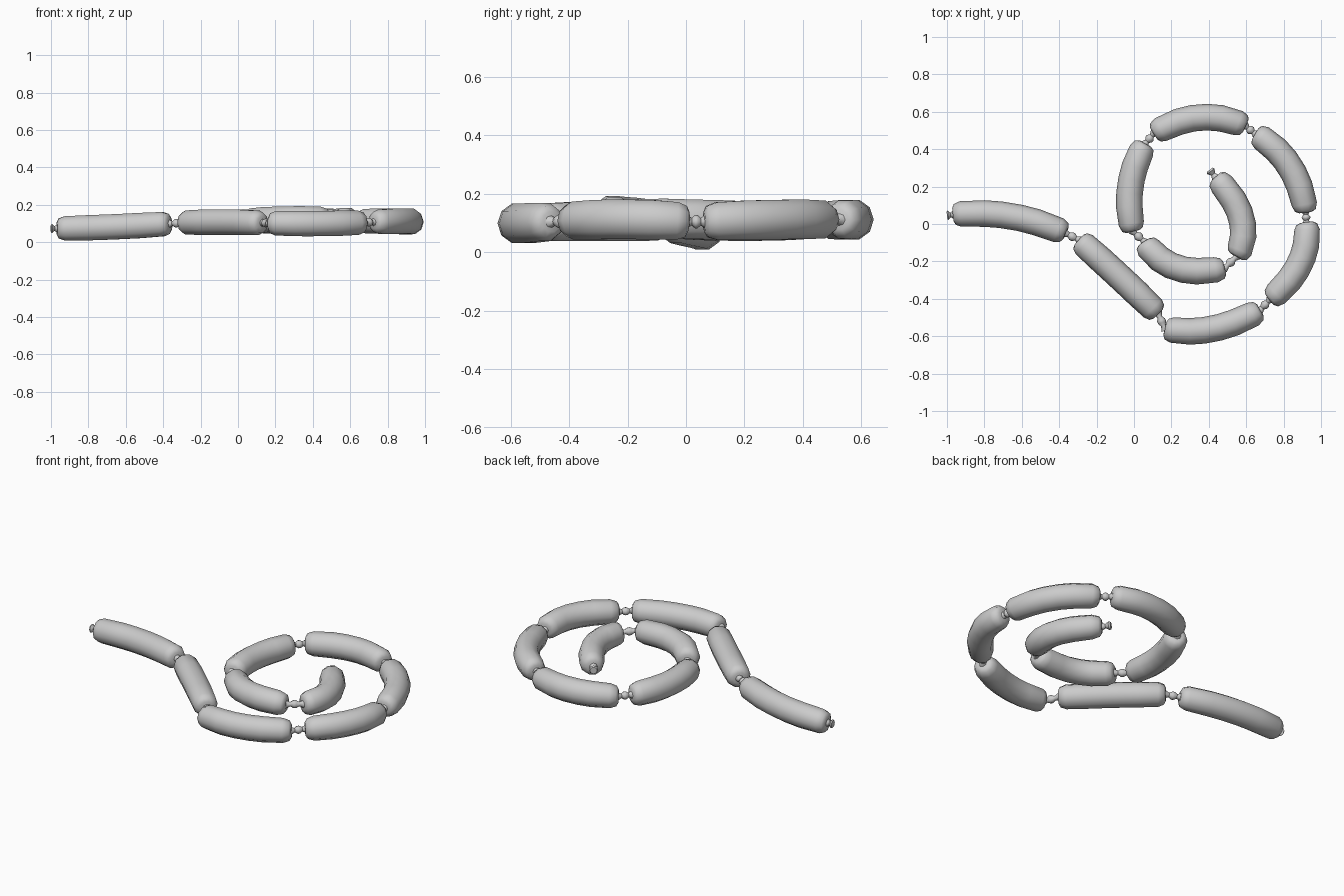
import bpy, bmesh, math
from mathutils import Vector

if "Cube" in bpy.data.objects:
    bpy.data.objects.remove(bpy.data.objects["Cube"])

UP = Vector((0, 0, 1))


def tube(name, centres, tangents, radii, sides):
    """Skin a closed tube through rings at the given centres."""
    bm = bmesh.new()
    rings = []
    for c, t, r in zip(centres, tangents, radii):
        side = t.cross(UP).normalized()
        up = side.cross(t).normalized()
        ring = []
        for k in range(sides):
            a = 2 * math.pi * k / sides
            ring.append(bm.verts.new(c + r * (math.cos(a) * side + math.sin(a) * up)))
        rings.append(ring)
    for r0, r1 in zip(rings, rings[1:]):
        for k in range(sides):
            j = (k + 1) % sides
            bm.faces.new((r0[k], r0[j], r1[j], r1[k]))
    bm.faces.new(rings[0])
    bm.faces.new(rings[-1])
    bmesh.ops.recalc_face_normals(bm, faces=bm.faces)
    me = bpy.data.meshes.new(name)
    bm.to_mesh(me)
    bm.free()
    ob = bpy.data.objects.new(name, me)
    bpy.context.collection.objects.link(ob)
    bpy.ops.object.select_all(action='DESELECT')
    ob.select_set(True)
    bpy.context.view_layer.objects.active = ob
    bpy.ops.object.shade_smooth_by_angle(angle=math.radians(50))
    return ob


def sausage(name, a, m, b, r=0.071):
    """Bent sausage from a to b, passing through m at half way."""
    ctrl = 2 * m - (a + b) / 2
    length = (m - a).length + (b - m).length
    e0, e1 = 0.010 / length, 0.04 / length
    ts = [0, e0, e1, 0.27, 0.42, 0.58, 0.73, 1 - e1, 1 - e0, 1]
    rs = [0.036, 0.056, 0.068, r, r, r, r, 0.068, 0.056, 0.036]
    cs = [(1 - t) ** 2 * a + 2 * t * (1 - t) * ctrl + t * t * b for t in ts]
    tg = [((1 - t) * (ctrl - a) + t * (b - ctrl)).normalized() for t in ts]
    tube(name, cs, tg, rs, 10)


def knot(name, a, b, profile):
    """Small turned knot of casing between a and b."""
    t = (b - a).normalized()
    tube(name, [a.lerp(b, f) for f, _ in profile], [t] * len(profile),
         [r for _, r in profile], 8)


# start, middle and end of each sausage along the spiral
PATH = [
    ((-0.968, 0.05, 0.073), (-0.66, 0.042, 0.082), (-0.365, -0.05, 0.099)),
    ((-0.295, -0.085, 0.104), (-0.085, -0.275, 0.107), (0.13, -0.48, 0.103)),
    ((0.165, -0.56, 0.102), (0.415, -0.562, 0.099), (0.675, -0.46, 0.105)),
    ((0.725, -0.405, 0.107), (0.888, -0.21, 0.113), (0.922, 0.008, 0.105)),
    ((0.918, 0.062, 0.105), (0.832, 0.31, 0.112), (0.648, 0.482, 0.112)),
    ((0.597, 0.523, 0.112), (0.352, 0.57, 0.112), (0.105, 0.483, 0.11)),
    ((0.06, 0.43, 0.11), (-0.02, 0.2, 0.107), (-0.005, -0.04, 0.11)),
    ((0.055, -0.095, 0.113), (0.23, -0.235, 0.123), (0.485, -0.235, 0.125)),
    ((0.548, -0.175, 0.12), (0.575, 0.03, 0.113), (0.435, 0.25, 0.108)),
]
links = [[Vector(p) for p in s] for s in PATH]

for i, (a, m, b) in enumerate(links):
    sausage(f"sausage_{i + 1}", a, m, b)

# knots joining neighbours
JOIN = [(-0.1, 0.024), (0.22, 0.013), (0.42, 0.023), (0.58, 0.023), (0.78, 0.013), (1.1, 0.024)]
for i in range(len(links) - 1):
    knot(f"knot_{i + 1}", links[i][2], links[i + 1][0], JOIN)

# flared tips at both free ends
TIP = [(-0.1, 0.024), (0.4, 0.012), (0.8, 0.025), (1.0, 0.02)]
a, b = links[0][0], links[-1][2]
knot("tip_start", a, a + Vector((-0.032, -0.004, 0)), TIP)
knot("tip_end", b, b + Vector((-0.03, 0.04, 0)), TIP)
